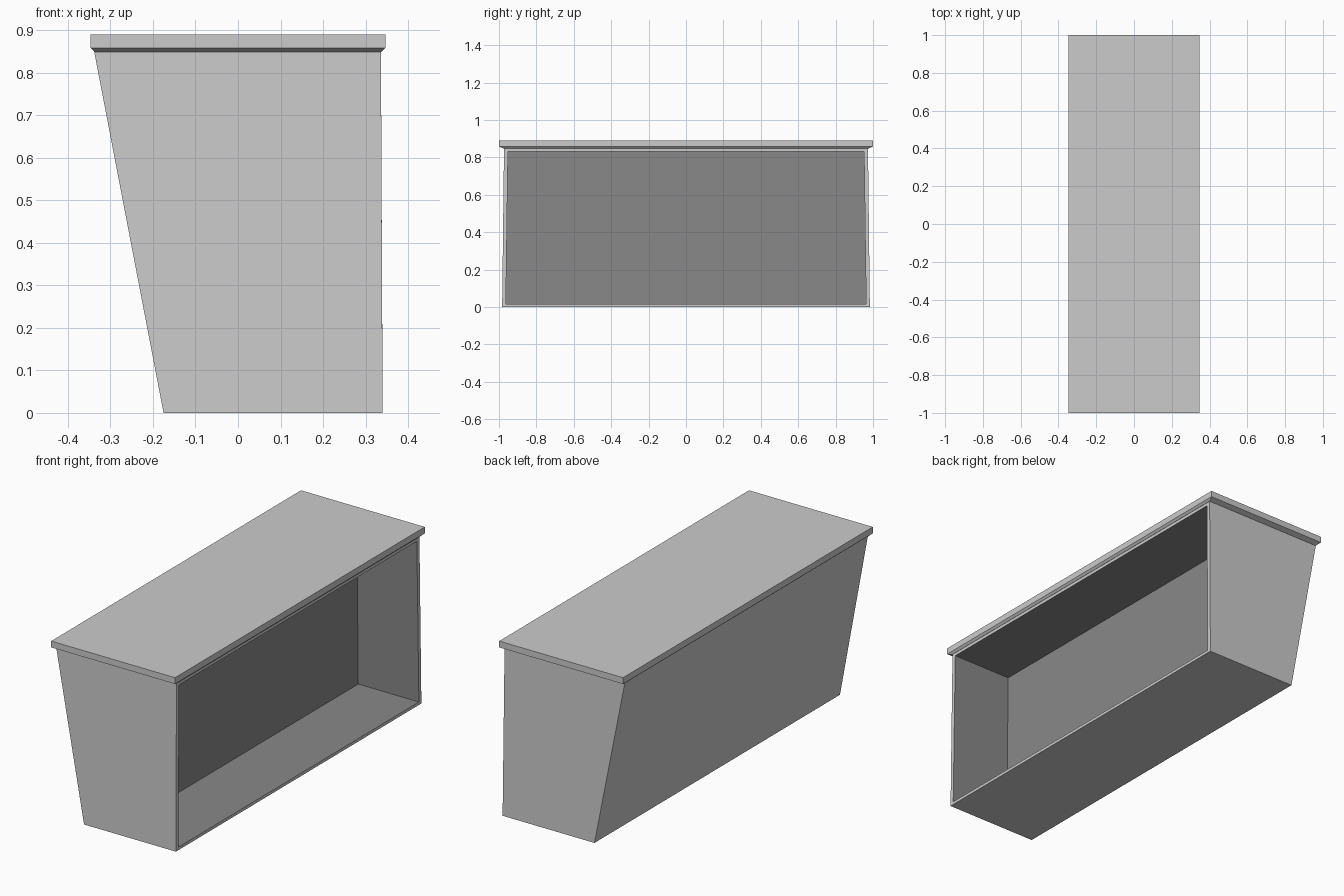
import bpy, bmesh

if "Cube" in bpy.data.objects:
    bpy.data.objects.remove(bpy.data.objects["Cube"])

def material(name, v):
    m = bpy.data.materials.new(name)
    m.diffuse_color = (v, v, v, 1)
    m.use_nodes = True
    m.node_tree.nodes["Principled BSDF"].inputs["Base Color"].default_value = m.diffuse_color
    return m

light = material("light grey", 0.60)
dark = material("dark grey", 0.25)

def ring(bm, x0, x1, y, z):
    return [bm.verts.new((x, s, z)) for x, s in ((x0, -y), (x1, -y), (x1, y), (x0, y))]

def bridge(bm, a, b, mat=0):
    for i in range(4):
        j = (i + 1) % 4
        bm.faces.new((a[i], a[j], b[j], b[i])).material_index = mat

def finish(bm, name, mats):
    me = bpy.data.meshes.new(name)
    bm.to_mesh(me)
    bm.free()
    for m in mats:
        me.materials.append(m)
    ob = bpy.data.objects.new(name, me)
    bpy.context.collection.objects.link(ob)

# counter top with chamfered underside
bm = bmesh.new()
rings = [ring(bm, -x, x, y, z) for x, y, z in
         ((0.337, 0.975, 0.848), (0.347, 1.0, 0.858), (0.347, 1.0, 0.89))]
bm.faces.new(rings[0][::-1])
bridge(bm, rings[0], rings[1])
bridge(bm, rings[1], rings[2])
bm.faces.new(rings[2])
finish(bm, "counter_top", [light])

# tapered cabinet body with sloped customer side and open shelf side
bm = bmesh.new()
lo = ring(bm, -0.175, 0.34, 0.983, 0)
hi = ring(bm, -0.338, 0.336, 0.973, 0.849)
bm.faces.new(lo[::-1])
bm.faces.new(hi)
for i in (0, 2, 3):
    j = (i + 1) % 4
    bm.faces.new((lo[i], lo[j], hi[j], hi[i]))

# rim around the opening, then the dark recess
def opening(xlo, xhi):
    return [bm.verts.new(c) for c in ((xlo, -0.963, 0.015), (xlo, 0.963, 0.015),
                                      (xhi, 0.952, 0.832), (xhi, -0.952, 0.832))]
rim = [lo[1], lo[2], hi[2], hi[1]]
edge = opening(0.34, 0.336)
back = opening(0.0, 0.0)
bridge(bm, rim, edge)
bridge(bm, edge, back, 1)
bm.faces.new(back).material_index = 1
bmesh.ops.recalc_face_normals(bm, faces=bm.faces)
finish(bm, "cabinet_body", [light, dark])
